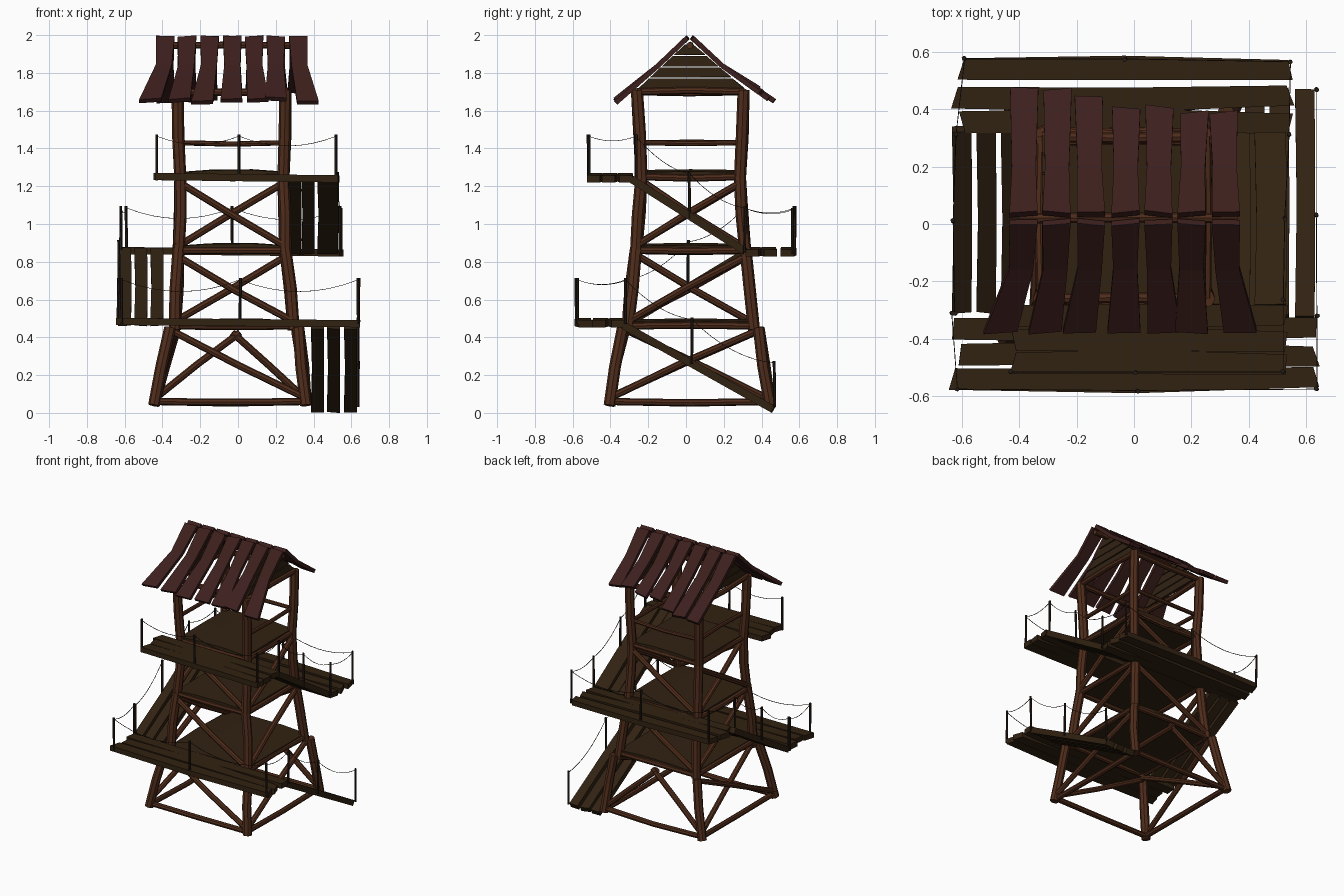
import bpy, bmesh, math, random
from mathutils import Vector as V

if "Cube" in bpy.data.objects:
    bpy.data.objects.remove(bpy.data.objects["Cube"])
random.seed(4)

def mat(name, c):
    m = bpy.data.materials.new(name)
    m.diffuse_color = (*c, 1)
    m.use_nodes = True
    m.node_tree.nodes["Principled BSDF"].inputs["Base Color"].default_value = m.diffuse_color
    return m
LOG = mat("log_wood", (0.080, 0.026, 0.011))
BOARD = mat("board_wood", (0.031, 0.016, 0.006))
ROOF = mat("roof_wood", (0.046, 0.014, 0.012))
DARK = mat("rope_dark", (0.018, 0.011, 0.007))

def part(name, material, build):
    bm = bmesh.new()
    build(bm)
    bmesh.ops.recalc_face_normals(bm, faces=bm.faces)
    me = bpy.data.meshes.new(name)
    bm.to_mesh(me)
    bm.free()
    me.materials.append(material)
    bpy.context.collection.objects.link(bpy.data.objects.new(name, me))

def sweep(bm, sections):
    rings = [[bm.verts.new(p) for p in s] for s in sections]
    n = len(rings[0])
    for a, b in zip(rings, rings[1:]):
        for i in range(n):
            bm.faces.new((a[i], a[(i + 1) % n], b[(i + 1) % n], b[i]))
    bm.faces.new(rings[0])
    bm.faces.new(rings[-1])

def tube(bm, pts, r, n=8):
    pts = [V(p) for p in pts]
    d = (pts[-1] - pts[0]).normalized()
    u = d.orthogonal().normalized()
    w = d.cross(u)
    sweep(bm, [[p + r * (u * math.cos(2 * math.pi * i / n) + w * math.sin(2 * math.pi * i / n))
                for i in range(n)] for p in pts])

def log(bm, a, b, r, bend=0.008):
    a, b = V(a), V(b)
    mid = (a + b) / 2 + V([random.uniform(-bend, bend) for _ in range(3)])
    tube(bm, [a, mid, b], r)

def plank(bm, pts, side, widths, t=0.02, slant=0.02):
    pts, side = [V(p) for p in pts], V(side)
    nrm = (pts[-1] - pts[0]).normalized().cross(side).normalized()
    if nrm.z < 0:
        nrm = -nrm
    d = (pts[-1] - pts[0]).normalized()
    out = []
    for i, (p, w) in enumerate(zip(pts, widths)):
        k = d * random.uniform(-slant, slant) if i in (0, len(pts) - 1) else V()
        l, r = p - side * w / 2 - k, p + side * w / 2 + k
        out.append([l, r, r - nrm * t, l - nrm * t])
    sweep(bm, out)

# Tower corner positions for each level
Z = [.06, .46, .86, 1.25, 1.70]
XS = {-1: [-.435, -.335, -.315, -.305, -.32], 1: [.35, .295, .25, .24, .25]}
YS = {-1: [-.395, -.31, -.265, -.235, -.26], 1: [.435, .36, .315, .285, .305]}
def corner(s, k, out=0.0, dz=0.0):
    return V((XS[s[0]][k] + s[0] * out, YS[s[1]][k] + s[1] * out, Z[k] + dz))
C = [(-1, -1), (1, -1), (1, 1), (-1, 1)]
SIDES = list(zip(C, C[1:] + C[:1]))

def legs(bm):
    for s in C:
        log(bm, corner(s, 0, .01, -.02), corner(s, 1, .025, -.01), .031)
        for k in (1, 2, 3):
            log(bm, corner(s, k, 0, -.02), corner(s, k + 1, 0, .01), .032)
part("tower_legs", LOG, legs)

def beams(bm):
    for a, b in SIDES:
        for k in range(5):
            log(bm, corner(a, k), corner(b, k), .019)
part("ring_beams", LOG, beams)

# Braces: single diagonals, crossed on the left side, an inverted V low at the back
def braces(bm):
    def diag(a, b, k, out=.006):
        log(bm, corner(a, k, out, .02), corner(b, k + 1, out, -.03), .019)
    fl, fr, br, bl = C
    for k in range(3):
        diag(fr, fl, k)
        diag(fr, br, k)
        diag(fl, bl, k, .012)
        diag(bl, fl, k, -.012)
        if k:
            diag(bl, br, k)
    for s, x in ((bl, .01), (br, -.03)):
        log(bm, corner(s, 0, 0, .02), (x, .375, .425), .019)
part("braces", LOG, braces)

# Lookout railing, open at the front where the walkway arrives
def lookout(bm):
    for a, b in SIDES[1:]:
        p, q = corner(a, 3), corner(b, 3)
        p.z = q.z = 1.43
        log(bm, p, q, .014)
part("lookout_rail", LOG, lookout)

# Solid floors with a slight crown
def floors(bm):
    for k in (1, 2, 3):
        x0, x1, y0, y1 = XS[-1][k], XS[1][k], YS[-1][k], YS[1][k]
        rows = []
        for f, h in ((0, 0), (.3, .012), (.7, .014), (1, .002)):
            x, z = x0 + (x1 - x0) * f, Z[k] + .022 + h
            rows.append([(x, y0 - .01, z), (x, (y0 + y1) / 2, z + .004), (x, y1 + .01, z),
                         (x, y1 + .01, z - .03), (x, y0 - .01, z - .03)])
        sweep(bm, rows)
part("floors", BOARD, floors)

# Walkways: x range, plank centre lines in y, top height
def walkways(bm):
    for x0, x1, ys, z in ((-.62, .635, (-.54, -.455, -.365), .503),
                          (-.61, .545, (.54, .44, .355), .878),
                          (-.43, .53, (-.485, -.405, -.32), 1.27)):
        for y in ys:
            e = random.uniform(-.015, .015)
            xm = (x0 + x1) / 2
            plank(bm, [(x0 + e, y, z), (xm, y + e / 2, z - .006), (x1, y - e / 2, z - .012)],
                  (0, 1, 0), (.075, .085, .07), .038, .014)
part("walkways", BOARD, walkways)

# Plank ramps climbing between the levels
def ramps(bm):
    for xs, a, b in (((.42, .505, .595), (.47, .037), (-.32, .48)),
                     ((-.43, -.515, -.60), (-.31, .495), (.32, .875)),
                     ((.30, .37, .475), (.32, .875), (-.28, 1.255))):
        for x in xs:
            w = .11 if x == .475 else .068
            m = ((a[0] + b[0]) / 2, (a[1] + b[1]) / 2)
            plank(bm, [(x, *a), (x + .004, *m), (x, *b)], (1, 0, 0), (w, w * .95, w), .04, .006)
part("ramps", BOARD, ramps)

# Rope rails: each run is a list of post bases
RUNS = [[(-.635, -.31, .47), (-.615, -.575, .47), (.01, -.58, .47), (.637, -.575, .47),
         (.637, -.32, .47), (.635, .03, .26), (.635, .47, .03)],
        [(-.625, -.31, .47), (-.63, .01, .67), (-.62, .31, .85), (-.59, .575, .85),
         (-.03, .575, .85), (.545, .565, .84), (.54, .31, .85), (.525, .02, 1.03), (.52, -.265, 1.23)],
        [(-.43, -.515, 1.23), (.005, -.515, 1.23), (.52, -.515, 1.23), (.52, -.265, 1.23)]]
def rail_posts(bm):
    for run in RUNS:
        for p in run:
            b = V(p)
            j = V((random.uniform(-.004, .004), random.uniform(-.004, .004), .245))
            tube(bm, [b, b + j], .008, 6)
part("rail_posts", DARK, rail_posts)

def ropes(bm):
    for run in RUNS:
        for p, q in zip(run, run[1:]):
            a, b = V(p) + V((0, 0, .235)), V(q) + V((0, 0, .235))
            sag = .1 * (b - a).length
            tube(bm, [a.lerp(b, t / 8) - V((0, 0, sag * 4 * t / 8 * (1 - t / 8)))
                      for t in range(9)], .002, 4)
part("ropes", DARK, ropes)

# Gable boards closing both roof ends
def gables(bm):
    def span(z):
        f = (1.97 - z) / .25
        return .015 - .265 * f, .015 + .29 * f
    for x in (-.31, .24):
        for i in range(4):
            z0 = 1.715 + i * .06
            z1 = z0 + .054
            (a, b), (c, d) = span(z0), span(z1)
            quad = [(a, z0), (b, z0 + random.uniform(-.006, .004)), (d, z1), (c, z1)]
            sweep(bm, [[(x + o, y, z) for y, z in quad] for o in (-.01, .01)])
part("gable_boards", BOARD, gables)

def ridge(bm):
    log(bm, (-.40, .02, 1.945), (.36, .02, 1.945), .018, .004)
part("ridge_beam", LOG, ridge)

# Roof planks: seven per slope, kinked and flared at the eaves
TOP = [-.385, -.27, -.15, -.03, .085, .20, .32]
FRONT = [-.465, -.31, -.19, -.035, .105, .20, .37]
BACK_Y = [.475, .47, .445, .405, .41, .39, .39]
def roof(bm):
    for x, xf, yb in zip(TOP, FRONT, BACK_Y):
        j = random.uniform(-.012, .012)
        plank(bm, [(x, -.002, 1.995), (x + .1 * (xf - x), -.16, 1.845), (xf, -.38, 1.66 + j)],
              (1, 0, 0), (.098, .084, .115), .026, .008)
        plank(bm, [(x, .042, 1.995), (x + j / 2, .20, 1.848), (x + j, yb, 2.0 - .72 * yb + j)],
              (1, 0, 0), (.098, .084, .098), .026, .008)
part("roof_planks", ROOF, roof)
